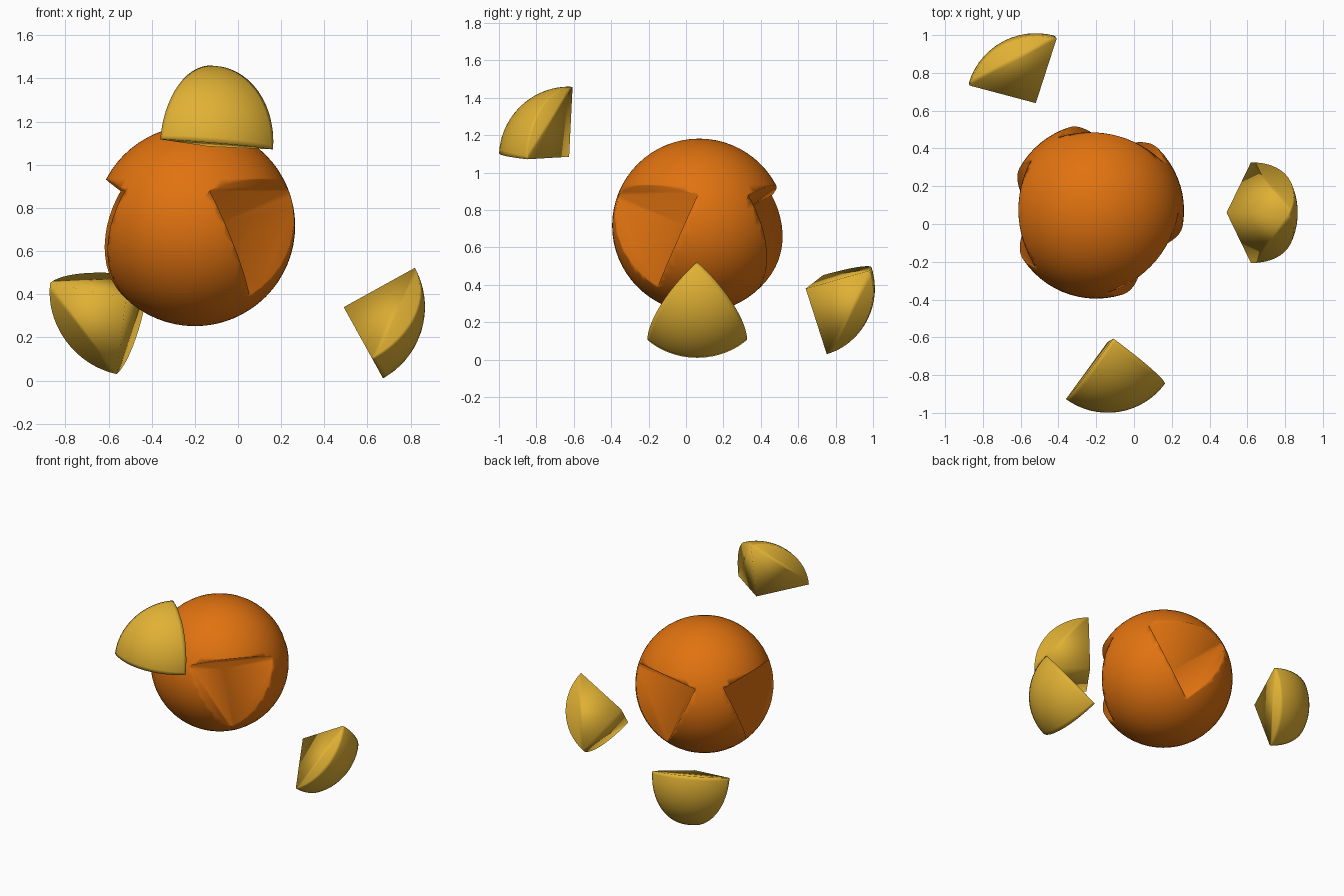
import bpy, bmesh, math
from mathutils import Vector

if "Cube" in bpy.data.objects:
    bpy.data.objects.remove(bpy.data.objects["Cube"])

def material(name, rgb):
    m = bpy.data.materials.new(name)
    m.diffuse_color = (*rgb, 1)
    m.use_nodes = True
    m.node_tree.nodes["Principled BSDF"].inputs["Base Color"].default_value = m.diffuse_color
    return m

ORANGE = material("orange", (0.75, 0.17, 0.005))
YELLOW = material("golden yellow", (0.75, 0.44, 0.035))

def octant(name, apex, axis, ref, r, mat, n=20):
    """Eighth of a ball: apex at its middle, axis through the curved face,
    one corner turned towards ref."""
    a = Vector(axis).normalized()
    u = Vector(ref)
    u = (u - a * u.dot(a)).normalized()
    v = a.cross(u)
    corners = []
    for k in range(3):
        t = k * math.tau / 3
        corners.append(a / math.sqrt(3) + (u * math.cos(t) + v * math.sin(t)) * math.sqrt(2 / 3))
    bm = bmesh.new()
    top = bm.verts.new((0, 0, 0))
    # curved face as a triangular grid pushed out to the radius
    g = {}
    for i in range(n + 1):
        for j in range(n + 1 - i):
            w = [math.tan(x / n * math.pi / 4) for x in (i, j, n - i - j)]
            p = corners[0] * w[0] + corners[1] * w[1] + corners[2] * w[2]
            g[i, j] = bm.verts.new(p.normalized() * r)
    for i in range(n):
        for j in range(n - i):
            bm.faces.new((g[i, j], g[i + 1, j], g[i, j + 1]))
            if i + j < n - 1:
                bm.faces.new((g[i + 1, j], g[i + 1, j + 1], g[i, j + 1]))
    # three flat sides
    for side in ([g[i, 0] for i in range(n + 1)],
                 [g[0, j] for j in range(n + 1)],
                 [g[i, n - i] for i in range(n + 1)]):
        bm.faces.new([top] + side)
    bmesh.ops.recalc_face_normals(bm, faces=bm.faces)
    me = bpy.data.meshes.new(name)
    bm.to_mesh(me)
    bm.free()
    me.materials.append(mat)
    me.shade_smooth()
    ob = bpy.data.objects.new(name, me)
    ob.location = apex
    bpy.context.collection.objects.link(ob)
    return ob

# main ball
centre = Vector((-0.2, 0.07, 0.717))
bpy.ops.mesh.primitive_uv_sphere_add(segments=64, ring_count=32, radius=0.465, location=centre)
ball = bpy.context.object
ball.name = "ball"
ball.data.materials.append(ORANGE)
ball.data.shade_smooth()

# three corner-shaped notches around the ball
for k, deg in enumerate((-41, 77, 182)):
    d = Vector((math.cos(math.radians(deg)), math.sin(math.radians(deg)), 0))
    cutter = octant(f"notch_cutter_{k + 1}", centre + d * 0.107, d, (0, 0, -1), 0.6, ORANGE)
    cutter.hide_render = True
    cutter.hide_set(True)
    mod = ball.modifiers.new(f"notch_{k + 1}", 'BOOLEAN')
    mod.operation = 'DIFFERENCE'
    mod.solver = 'EXACT'
    mod.object = cutter

# loose wedges floating around the ball
octant("right_wedge", (0.49, 0.06, 0.34), (0.60, 0, -0.29), (0.34, 0, 0.17), 0.377, YELLOW)
octant("front_wedge", (-0.14, -0.625, 1.085), (0.3, -1.35, 1.05), (0.08, 0.05, 0.99), 0.375, YELLOW)
octant("back_wedge", (-0.52, 0.64, 0.38), (-0.28, 0.54, -0.18), (-0.03, 0.09, -0.35), 0.37, YELLOW)
